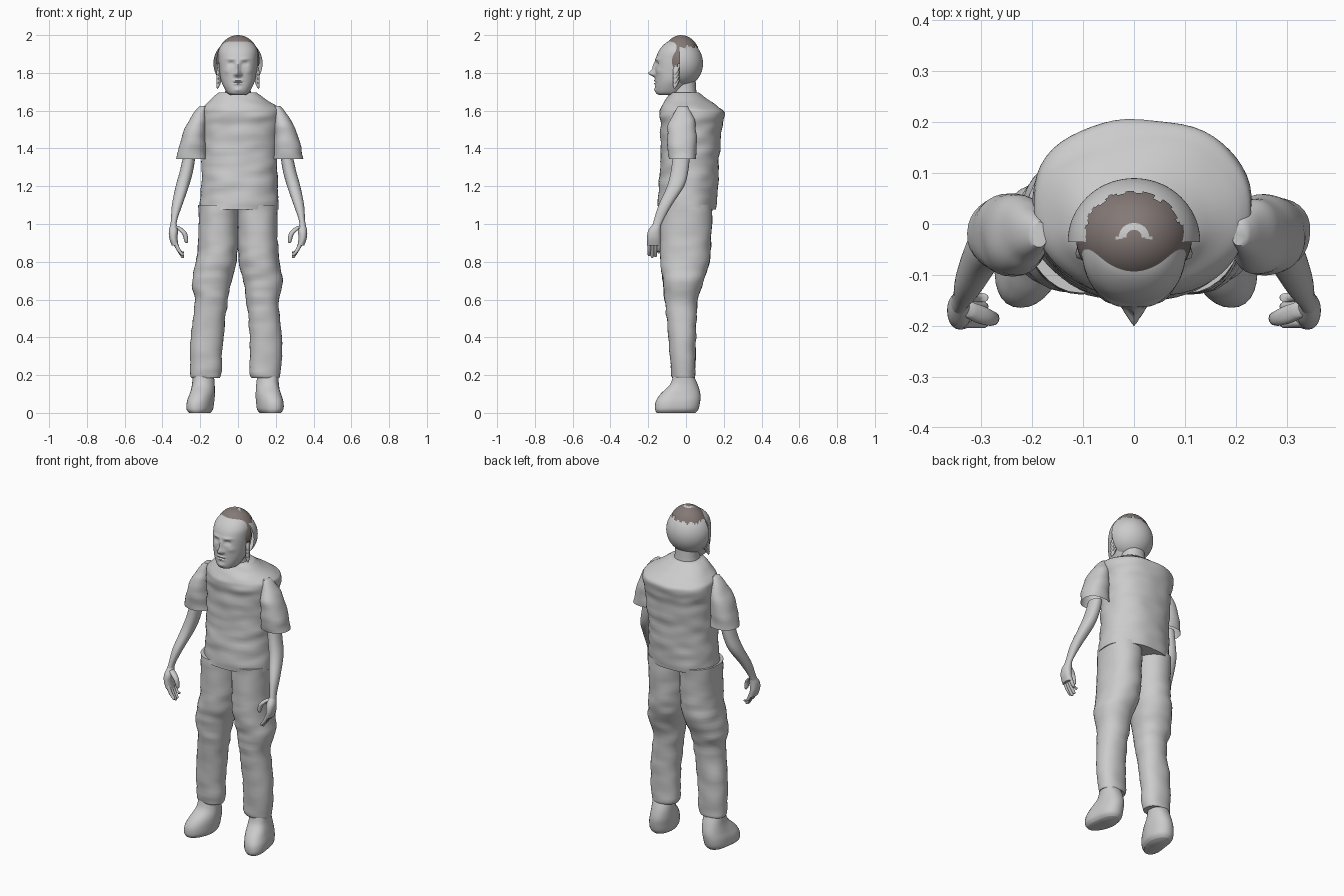
import bpy, bmesh, math
from mathutils import Vector, noise

cube = bpy.data.objects.get("Cube")
if cube:
    bpy.data.objects.remove(cube, do_unlink=True)


def make_material(name, colour):
    mat = bpy.data.materials.new(name)
    mat.use_nodes = True
    mat.diffuse_color = colour
    mat.node_tree.nodes["Principled BSDF"].inputs["Base Color"].default_value = colour
    return mat


GREY = make_material("plain grey", (0.6, 0.6, 0.6, 1))
BROWN = make_material("brown hair", (0.23, 0.19, 0.18, 1))


def finish(bm, name, materials, angle=50):
    bmesh.ops.recalc_face_normals(bm, faces=bm.faces)
    mesh = bpy.data.meshes.new(name)
    bm.to_mesh(mesh)
    bm.free()
    for mat in materials:
        mesh.materials.append(mat)
    obj = bpy.data.objects.new(name, mesh)
    bpy.context.collection.objects.link(obj)
    bpy.ops.object.select_all(action="DESELECT")
    obj.select_set(True)
    bpy.context.view_layer.objects.active = obj
    bpy.ops.object.shade_smooth_by_angle(angle=math.radians(angle))
    return obj


def spline(sections, steps):
    """Smoothly fill in rows between the given sections."""
    rows = []
    last = len(sections) - 1
    for i in range(last):
        a, b, c, d = (sections[min(max(i + k, 0), last)] for k in (-1, 0, 1, 2))
        for j in range(steps):
            t = j / steps
            rows.append([q + t * (r - p) / 2 + t * t * (2 * p - 5 * q + 4 * r - s) / 2
                         + t ** 3 * (3 * q - p - 3 * r + s) / 2
                         for p, q, r, s in zip(a, b, c, d)])
    rows.append(list(sections[-1]))
    return rows


def loft(name, sections, side=1, steps=5, segments=32, power=2.2,
         caps=(True, True), warp=None, wrinkle=0):
    """Stack rounded rings; a section is (z, x min, x max, y min, y max)."""
    bm = bmesh.new()
    rings = []
    for z, x0, x1, y0, y1 in spline(sections, steps):
        ring = []
        for k in range(segments):
            a = math.tau * k / segments
            c, s = math.cos(a), math.sin(a)
            ex = math.copysign(abs(c) ** (2 / power), c)
            ey = math.copysign(abs(s) ** (2 / power), s)
            p = Vector(((x0 + x1) / 2 + (x1 - x0) / 2 * ex,
                        (y0 + y1) / 2 + (y1 - y0) / 2 * ey, z))
            p.x *= side
            if wrinkle:
                push = noise.noise(Vector((p.x * 9, p.y * 9, p.z * 22))) * wrinkle
                p += Vector((c * side, s, 0)) * push
            if warp:
                warp(p)
            ring.append(bm.verts.new(p))
        rings.append(ring)
    for low, high in zip(rings, rings[1:]):
        for k in range(segments):
            n = (k + 1) % segments
            bm.faces.new((low[k], low[n], high[n], high[k]))
    for ring, wanted in zip((rings[0], rings[-1]), caps):
        if wanted:
            bm.faces.new(ring)
    return finish(bm, name, [GREY])


# Shirt body
loft("shirt_body", [
    (1.077, -.2, .215, -.15, .16), (1.2, -.195, .21, -.145, .168),
    (1.35, -.19, .208, -.135, .178), (1.5, -.195, .22, -.135, .19),
    (1.585, -.198, .23, -.14, .205), (1.62, -.185, .21, -.132, .17),
    (1.66, -.145, .15, -.105, .115), (1.695, -.105, .097, -.08, .07)],
    segments=56, steps=8, wrinkle=.008)


# Limbs, with a small sideways lean in the lower legs
def leg_lean(p):
    p.x -= .018 * max(0, .9 - p.z)


def foot_turn(p):
    p.x += math.copysign(.2 * max(0, -p.y - .04), p.x)
    leg_lean(p)


def sleeve_shift(p):
    p.x += .01


for side, word in ((-1, "right"), (1, "left")):
    loft(word + "_sleeve", [
        (1.345, .175, .335, -.09, .055), (1.43, .18, .318, -.1, .058),
        (1.52, .18, .285, -.095, .052), (1.575, .178, .255, -.07, .035),
        (1.625, .18, .212, -.045, .005)],
        side, caps=(False, True), warp=sleeve_shift, wrinkle=.006)
    loft(word + "_arm", [
        (.975, .325, .362, -.182, -.14), (1.02, .322, .355, -.17, -.12),
        (1.1, .295, .35, -.145, -.075), (1.2, .26, .33, -.1, -.01),
        (1.28, .238, .308, -.08, .012), (1.36, .225, .29, -.07, .02)], side)
    loft(word + "_palm", [
        (.885, .315, .35, -.205, -.135), (.925, .32, .364, -.207, -.135),
        (.965, .318, .366, -.2, -.135), (1.0, .325, .356, -.175, -.132)], side)
    for i, tip in enumerate((.83, .82, .825, .845)):
        y = -.204 + i * .017
        loft(word + "_finger_" + str(i + 1), [
            (tip, .288, .298, y + .005, y + .012),
            (tip + .008, .286, .304, y, y + .017),
            (.86, .302, .324, y, y + .018), (.91, .325, .35, y, y + .019)],
            side, segments=10, steps=3)
    loft(word + "_thumb", [
        (.9, .268, .277, -.19, -.18), (.91, .264, .284, -.196, -.174),
        (.945, .268, .295, -.2, -.17), (.97, .285, .32, -.195, -.16),
        (.99, .315, .345, -.18, -.15)], side, segments=12, steps=3)
    loft(word + "_trouser_leg", [
        (.185, .083, .233, -.07, .045), (.22, .075, .24, -.08, .05),
        (.4, .07, .242, -.092, .052), (.58, .05, .222, -.11, .06),
        (.69, .032, .24, -.122, .09), (.8, .006, .222, -.135, .125),
        (.92, -.002, .21, -.135, .132), (1.1, -.002, .21, -.135, .14)],
        side, steps=6, warp=leg_lean, wrinkle=.007)
    loft(word + "_shoe", [
        (0, .13, .235, -.155, .05), (.02, .115, .25, -.164, .066),
        (.06, .11, .25, -.16, .075), (.1, .108, .24, -.135, .076),
        (.15, .11, .23, -.085, .062), (.2, .115, .228, -.068, .04)],
        side, warp=foot_turn)

# Neck
loft("neck", [(1.64, -.085, .085, -.085, .065), (1.7, -.068, .068, -.08, .055),
              (1.78, -.065, .065, -.08, .05)])

# Face, shaped by soft bumps: (x, z, width, height, forward push)
FEATURES = [
    (0, 1.797, .013, .016, .034), (0, 1.83, .011, .028, .014),
    (.016, 1.792, .007, .008, .01), (.036, 1.848, .016, .011, -.014),
    (.036, 1.846, .009, .006, .007), (.036, 1.873, .026, .007, .007),
    (0, 1.759, .022, .005, .009), (0, 1.751, .022, .003, -.006),
    (0, 1.743, .018, .005, .008), (0, 1.71, .022, .012, .007),
    (.06, 1.81, .018, .016, .005)]


def sculpt_face(p):
    if p.y < -.05:
        for x, z, w, h, push in FEATURES:
            p.y -= push * math.exp(-((abs(p.x) - x) / w) ** 2 - ((p.z - z) / h) ** 2)


loft("face", [
    (1.682, -.035, .035, -.14, -.04), (1.692, -.055, .055, -.157, -.02),
    (1.72, -.073, .073, -.162, 0), (1.76, -.09, .09, -.162, .03),
    (1.81, -.098, .098, -.163, .05), (1.87, -.102, .102, -.16, .06),
    (1.92, -.1, .1, -.142, .06), (1.96, -.075, .075, -.105, .04),
    (1.98, -.03, .03, -.06, .01)],
    steps=9, segments=112, warp=sculpt_face)


def ball(name, centre, radii, keep, materials, tint=None):
    """Ellipsoid trimmed to the faces that pass the keep rule."""
    bm = bmesh.new()
    bmesh.ops.create_uvsphere(bm, u_segments=72, v_segments=48, radius=1)
    for v in bm.verts:
        v.co = Vector(c + r * q for c, r, q in zip(centre, radii, v.co))
    drop = [f for f in bm.faces if not keep(f.calc_center_median())]
    bmesh.ops.delete(bm, geom=drop, context="FACES")
    if tint:
        for f in bm.faces:
            f.material_index = int(tint(f.calc_center_median()))
    return finish(bm, name, materials)


# Back of the head, a half shell open towards the face
ball("back_of_head", (0, -.035, 1.85), (.13, .125, .13),
     lambda p: p.y > -.035, [GREY])


# Hair: a cap with side locks, a ragged edge and a thin patch at the crown
def hair_rule(p):
    ragged = .01 * math.sin(p.x * 170) + .006 * math.sin(p.y * 310)
    if p.y < -.075 and abs(p.x) < .085:
        return p.z > 1.945 - p.x * p.x * 6 + ragged * .5
    if p.y < -.035:
        return p.z > 1.84 + ragged
    return p.z > 1.935 + ragged


def thin_patch(p):
    return .02 < math.hypot(p.x, p.y + .034) < .034 and p.y > -.03


ball("hair", (0, -.025, 1.865), (.114, .104, .135), hair_rule,
     [BROWN, GREY], thin_patch)

# Wisps beside the jaw
for side, word in ((-1, "right"), (1, "left")):
    for i in range(4):
        z = 1.715 + i * .022
        loft(word + "_wisp_" + str(i + 1), [
            (z, .108, .111, -.062, -.058), (z + .02, .095, .115, -.07, -.045),
            (z + .05, .088, .108, -.065, -.03)], side, segments=8, steps=2)
